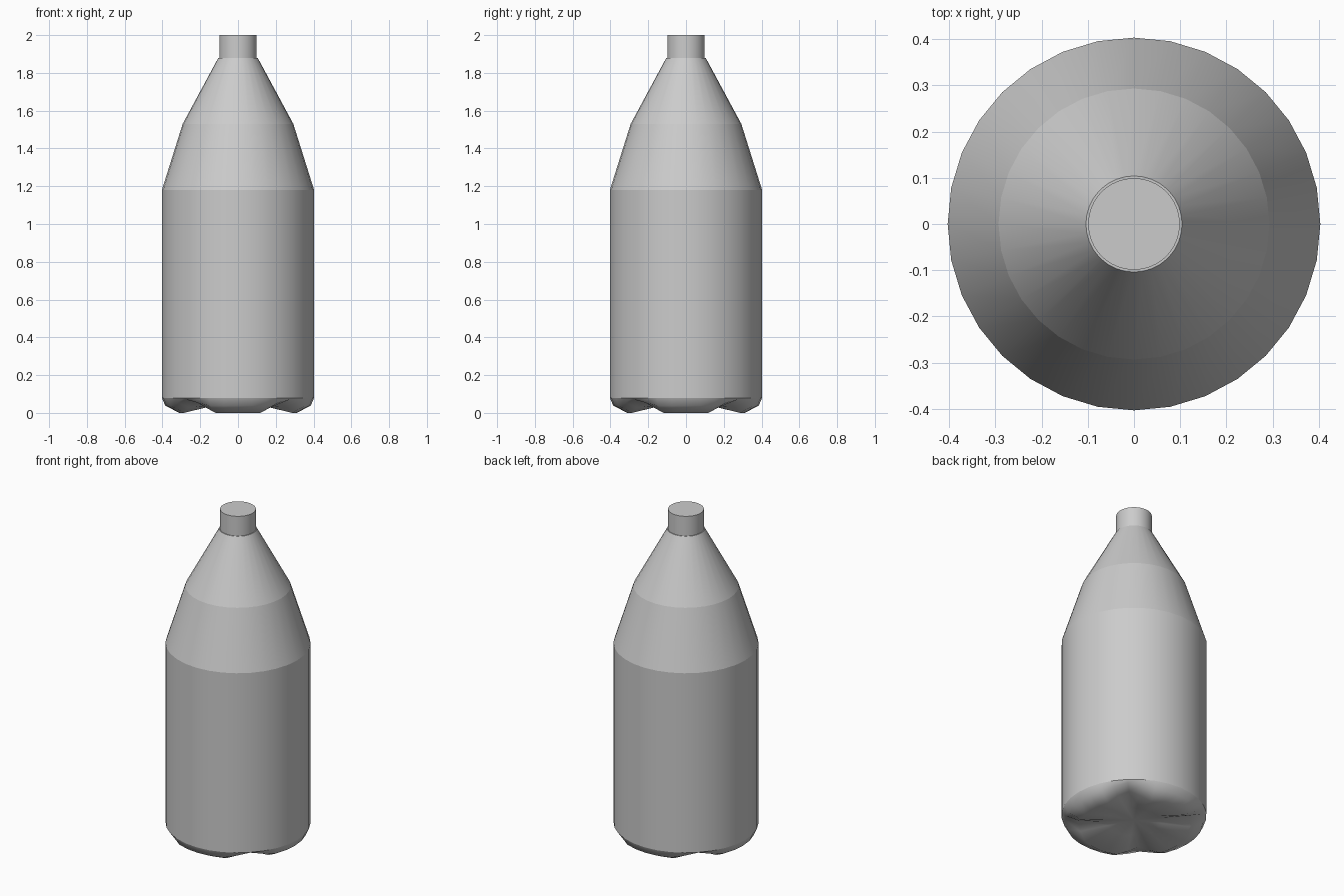
import bpy, bmesh, math

if "Cube" in bpy.data.objects:
    bpy.data.objects.remove(bpy.data.objects["Cube"])

N = 32  # sides of the body


def add_object(name, bm):
    bmesh.ops.recalc_face_normals(bm, faces=bm.faces)
    me = bpy.data.meshes.new(name)
    bm.to_mesh(me)
    bm.free()
    ob = bpy.data.objects.new(name, me)
    bpy.context.collection.objects.link(ob)
    return ob


def lift(i):
    # 0 on the four feet (x and y axes), 1 in the diagonal grooves
    k = abs((i + 4) % 8 - 4)
    return (0, 0, 0.0, 0.5, 1)[k]


# Bottle body: rings of (radius, height on feet, height in grooves), bottom to top
profile = [(0.15, 0.036, 0.045), (0.31, 0.0, 0.058), (0.385, 0.038, 0.07),
           (0.403, 0.08, 0.08), (0.403, 1.18, 1.18), (0.293, 1.53, 1.53),
           (0.104, 1.88, 1.88)]
bm = bmesh.new()
rings = []
for r, foot, groove in profile:
    ring = []
    for i in range(N):
        a = 2 * math.pi * i / N
        z = foot + (groove - foot) * lift(i)
        ring.append(bm.verts.new((r * math.cos(a), r * math.sin(a), z)))
    rings.append(ring)
for lo, hi in zip(rings, rings[1:]):
    for i in range(N):
        j = (i + 1) % N
        bm.faces.new((lo[i], lo[j], hi[j], hi[i]))
centre = bm.verts.new((0, 0, 0.05))
for i in range(N):
    bm.faces.new((rings[0][(i + 1) % N], rings[0][i], centre))
bm.faces.new(rings[-1])
for f in bm.faces:
    f.smooth = True
# Crisp rings at the base rim, shoulders and neck
for ring in rings[3:]:
    for i in range(N):
        bm.edges.get((ring[i], ring[(i + 1) % N])).smooth = False
add_object("bottle_body", bm)

# Cap
bpy.ops.mesh.primitive_cylinder_add(vertices=64, radius=0.099, depth=0.12,
                                    location=(0, 0, 1.94))
cap = bpy.context.object
cap.name = "cap"
bpy.ops.object.shade_smooth_by_angle(angle=math.radians(30))
